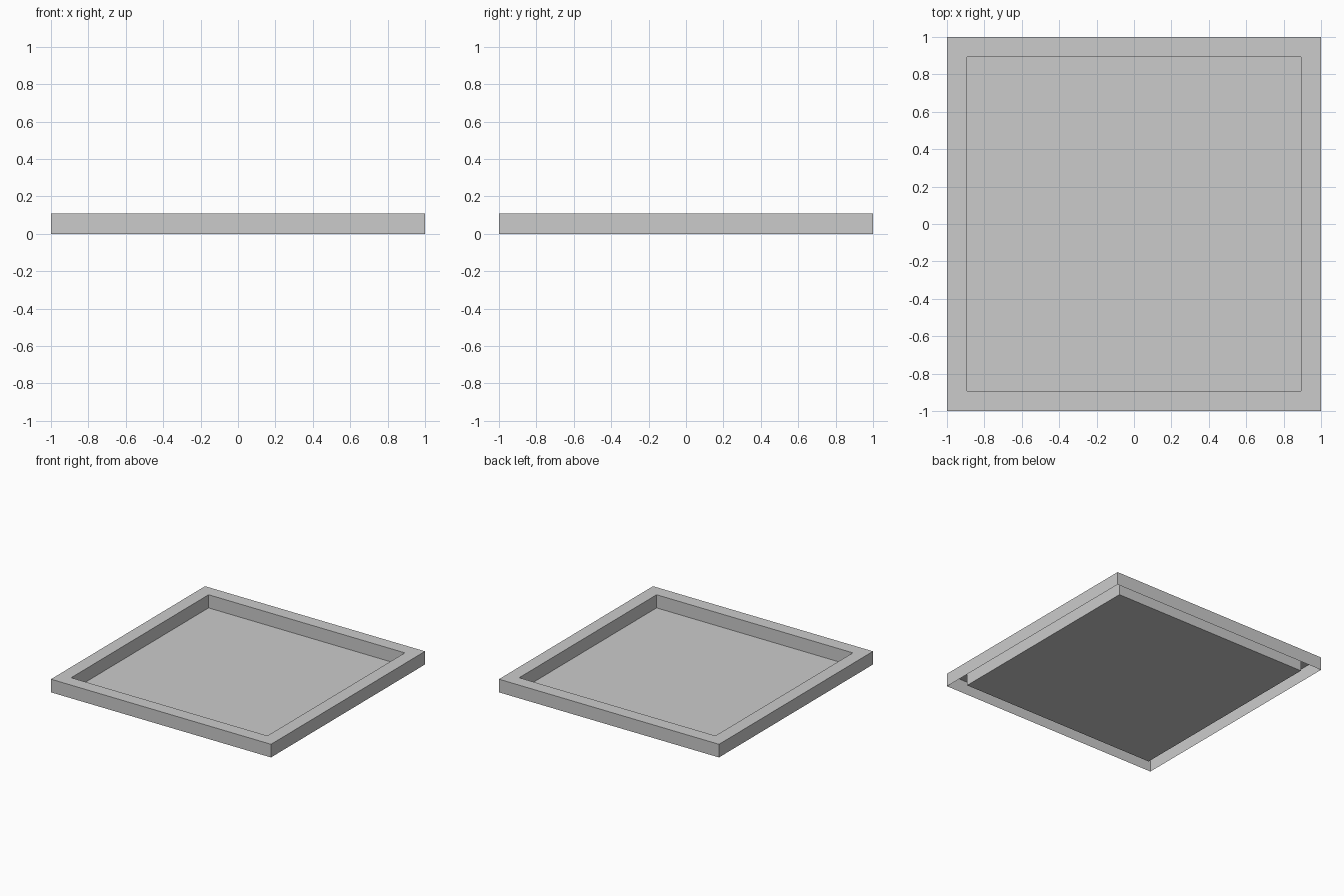
import bpy, bmesh

if "Cube" in bpy.data.objects:
    bpy.data.objects.remove(bpy.data.objects["Cube"])

HALF = 1.0      # outer half width
INNER = 0.892   # half width of the recessed floor
HEIGHT = 0.108  # rim height


def square_loop(bm, r, z):
    return [bm.verts.new((x * r, y * r, z))
            for x, y in ((-1, -1), (1, -1), (1, 1), (-1, 1))]


bm = bmesh.new()

# Rim profile: outer wall, flat top, inner wall (underside stays open)
profile = [(HALF, 0), (HALF, HEIGHT), (INNER, HEIGHT), (INNER, 0)]
loops = [square_loop(bm, r, z) for r, z in profile]
for low, high in zip(loops, loops[1:]):
    for i in range(4):
        j = (i + 1) % 4
        bm.faces.new((low[i], low[j], high[j], high[i]))

# Recessed floor
bm.faces.new(loops[-1])

mesh = bpy.data.meshes.new("tray")
bm.to_mesh(mesh)
bm.free()
tray = bpy.data.objects.new("tray", mesh)
bpy.context.collection.objects.link(tray)
